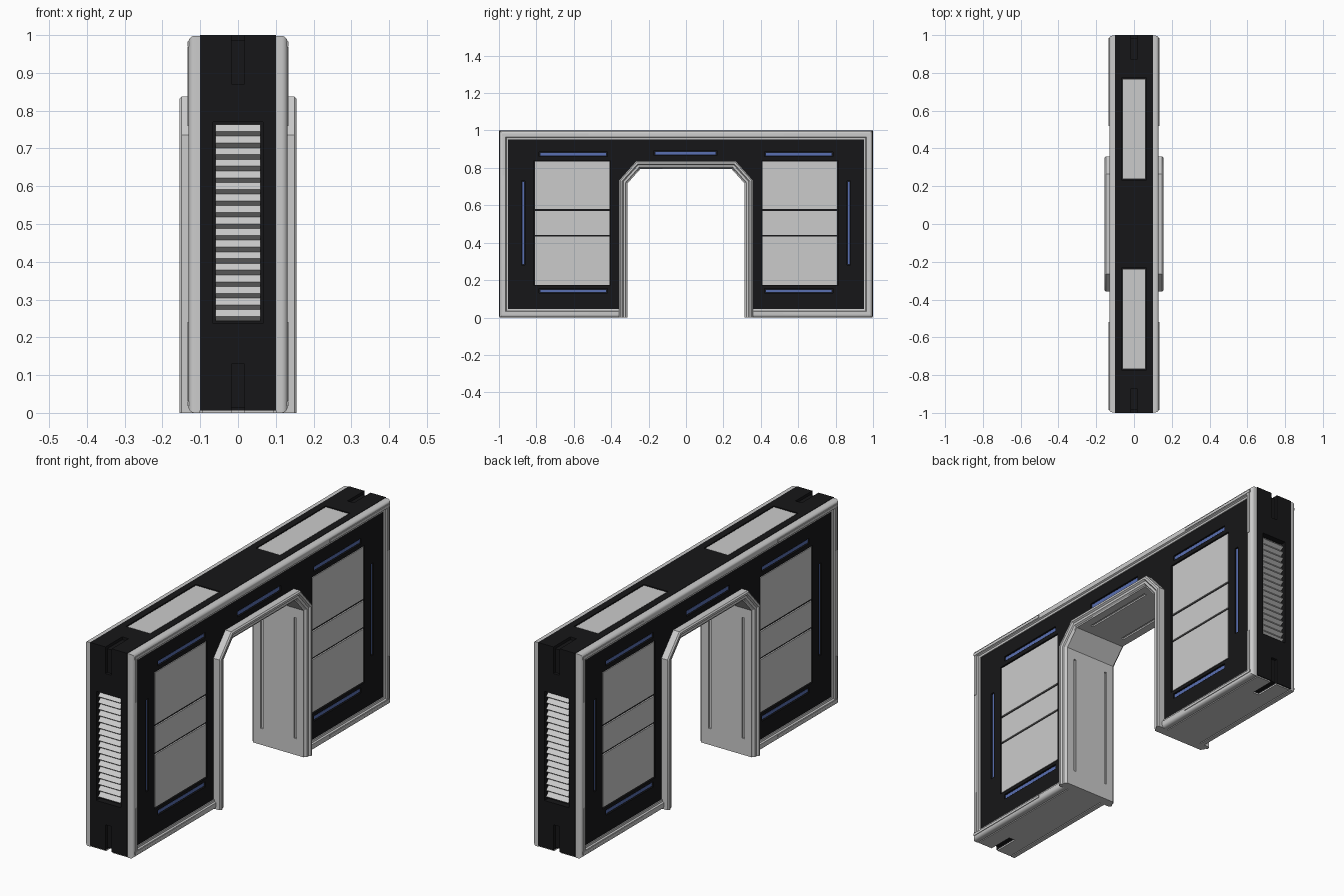
import bpy, math
from mathutils import Vector

if "Cube" in bpy.data.objects:
    bpy.data.objects.remove(bpy.data.objects["Cube"])


def material(name, col):
    m = bpy.data.materials.new(name)
    m.diffuse_color = (*col, 1)
    m.use_nodes = True
    m.node_tree.nodes["Principled BSDF"].inputs["Base Color"].default_value = m.diffuse_color
    return m


BLACK = material("black_shell", (0.008, 0.008, 0.009))
BLUE = material("blue_light", (0.10, 0.16, 0.45))


def make(name, verts, faces, mat=None, smooth=False):
    me = bpy.data.meshes.new(name)
    me.from_pydata(verts, [], faces)
    import bmesh
    bm = bmesh.new()
    bm.from_mesh(me)
    bmesh.ops.recalc_face_normals(bm, faces=bm.faces)
    bm.to_mesh(me)
    bm.free()
    ob = bpy.data.objects.new(name, me)
    bpy.context.collection.objects.link(ob)
    if mat:
        me.materials.append(mat)
    if smooth:
        me.shade_smooth()
        me.set_sharp_from_angle(angle=math.radians(30))
    return ob


def boxes(name, items, mat=None):
    """One mesh from several boxes given as (x0, x1, y0, y1, z0, z1)."""
    vs, fs = [], []
    for b in items:
        n = len(vs)
        vs += [(b[i], b[2 + j], b[4 + k]) for i in (0, 1) for j in (0, 1) for k in (0, 1)]
        fs += [[n + i for i in f] for f in ((0, 1, 3, 2), (4, 6, 7, 5), (0, 4, 5, 1),
                                            (2, 3, 7, 6), (0, 2, 6, 4), (1, 5, 7, 3))]
    return make(name, vs, fs, mat)


def prism(name, poly, x0, x1, mat=None):
    """Extrude a (y, z) outline along x."""
    n = len(poly)
    vs = [(x, y, z) for x in (x0, x1) for y, z in poly]
    fs = [list(range(n)), list(range(n, 2 * n))]
    fs += [(i, (i + 1) % n, n + (i + 1) % n, n + i) for i in range(n)]
    return make(name, vs, fs, mat)


def sweep(name, path, profile):
    """Mitred sweep of a (inset, x) profile along an open anticlockwise (y, z) path."""
    pts = [Vector(p) for p in path]
    dirs = [(b - a).normalized() for a, b in zip(pts, pts[1:])]
    norms = [Vector((-d.y, d.x)) for d in dirs]
    vs, fs, m = [], [], len(profile)
    for i, p in enumerate(pts):
        a, b = norms[max(i - 1, 0)], norms[min(i, len(norms) - 1)]
        off = (a + b) / (1 + a.dot(b))
        vs += [(x, *(p + off * d)) for d, x in profile]
    for i in range(len(pts) - 1):
        fs += [(i * m + j, i * m + (j + 1) % m, (i + 1) * m + (j + 1) % m, (i + 1) * m + j)
               for j in range(m)]
    fs += [list(range(m)), list(range((len(pts) - 1) * m, len(pts) * m))]
    return make(name, vs, fs, smooth=True)


def cut(ob, cutter):
    cutter.hide_render = True
    cutter.hide_viewport = True
    mod = ob.modifiers.new("cut", 'BOOLEAN')
    mod.operation, mod.solver, mod.object = 'DIFFERENCE', 'EXACT', cutter


def span(s, a, b):
    return tuple(sorted((s * a, s * b)))


def mirror_path(half):
    return half + [(-y, z) for y, z in reversed(half)]


# wall core with door opening, vent recesses, roof recesses and corner notches
opening = [(-0.34, 0.73), (-0.26, 0.82), (0.26, 0.82), (0.34, 0.73)]


def wall_outline(w, z0, z1):
    return [(-w, z0), (-0.34, z0)] + opening + [(0.34, z0), (w, z0), (w, z1), (-w, z1)]


core = prism("wall_core", wall_outline(1.0, 0.006, 1.0), -0.10, 0.10, BLACK)
bases = [boxes("base_plate", [(-0.095, 0.095, *span(s, 0.34, 0.995), 0, 0.006)]) for s in (-1, 1)]
cut(core, boxes("recess_cutter",
                [(-0.066, 0.066, *span(s, 0.97, 1.05), 0.236, 0.77) for s in (-1, 1)] +
                [(-0.066, 0.066, *span(s, 0.232, 0.772), 0.99, 1.05) for s in (-1, 1)]))
for s in (-1, 1):
    for top in (0, 1):
        def f(z):
            return 1 - z if top else z
        ell = [(1.05, -0.05), (0.87, -0.05), (0.87, 0.014), (0.986, 0.014), (0.986, 0.13), (1.05, 0.13)]
        c = prism("notch_cutter", [(s * y, f(z)) for y, z in ell], -0.017, 0.017)
        cut(core, c)
        if not top:
            cut(bases[(s + 1) // 2], c)

# light slots on each face: (y0, y1, z0, z1)
slots = [(-0.17, 0.165, 0.865, 0.892)]
for s in (-1, 1):
    slots += [(*span(s, 0.42, 0.785), 0.86, 0.885), (*span(s, 0.42, 0.785), 0.13, 0.155),
              (*span(s, 0.86, 0.88), 0.28, 0.73)]
rows = [(0.175, 0.433), (0.442, 0.57), (0.58, 0.835)]

for side in (-1, 1):
    tag = "right" if side > 0 else "left"
    # black face skin
    skin = prism(tag + "_face_skin", wall_outline(0.965, 0.04, 0.965), *span(side, 0.095, 0.117), BLACK)
    holes = [(*span(side, 0.104, 0.15), *q) for q in slots]
    holes += [(*span(side, 0.108, 0.15), *span(s, 0.405, 0.812), 0.17, 0.84) for s in (-1, 1)]
    cut(skin, boxes("face_cutter", holes))
    # grey panels in three rows
    boxes(tag + "_face_panels", [(*span(side, 0.10, 0.115), *span(s, 0.41, 0.807), *r)
                                 for s in (-1, 1) for r in rows])
    # blue light bars
    boxes(tag + "_light_bars", [(*span(side, 0.10, 0.113), a + 0.004, b - 0.004, c + 0.004, d - 0.004)
                                for a, b, c, d in slots], BLUE)
    # rounded border trim
    arc = [(0.016 - 0.016 * math.cos(t), 0.115 + 0.016 * math.sin(t))
           for t in [math.pi / 2 * i / 5 for i in range(6)]]
    prof = [(0, 0.10)] + arc + [(0.032, 0.131), (0.036, 0.124), (0.045, 0.122), (0.045, 0.10)]
    sweep(tag + "_border_trim", mirror_path([(-0.34, 0.0), (-0.997, 0.0), (-0.997, 0.998)])[::-1],
          [(d, side * x) for d, x in prof])
    # thin reinforcing plates at the corners
    x = span(side, 0.125, 0.134)
    boxes(tag + "_corner_plates",
          [(*x, *span(s, 0.52, 0.985), *z) for s in (-1, 1) for z in ((0.018, 0.03), (0.97, 0.983))] +
          [(*x, *span(s, 0.967, 0.98), *z) for s in (-1, 1) for z in ((0.031, 0.24), (0.76, 0.969))])

# door frame with stepped lips and liner
lip = [(0, 0.10), (0, 0.149), (0.006, 0.155), (0.016, 0.155), (0.022, 0.147), (0.034, 0.147),
       (0.04, 0.139), (0.045, 0.137)]
frame = sweep("door_frame", mirror_path([(0.357, 0), (0.357, 0.735), (0.265, 0.838)]),
              lip + [(d, -x) for d, x in reversed(lip)])
grooves = []
for s in (-1, 1):
    gx = span(s, 0.084, 0.098)
    grooves += [(*gx, *span(t, 0.28, 0.32), 0.08, 0.67) for t in (-1, 1)]
    grooves += [(*gx, -0.19, 0.19, 0.75, 0.80)]
cut(frame, boxes("groove_cutter", grooves))

# end louvres, as one sawtooth strip each
N, z0, z1 = 17, 0.243, 0.763
step = (z1 - z0) / N
for s in (-1, 1):
    tooth = [(s * 0.965, z0)]
    for i in range(N):
        z = z0 + i * step
        tooth += [(s * 0.978, z), (s * 0.996, z + step * 0.4), (s * 0.993, z + step * 0.5)]
    tooth += [(s * 0.978, z1), (s * 0.965, z1)]
    prism("end_louvres", tooth, -0.06, 0.06)
    # roof panels
    boxes("roof_panel", [(-0.062, 0.062, *span(s, 0.237, 0.767), 0.985, 0.998)])
